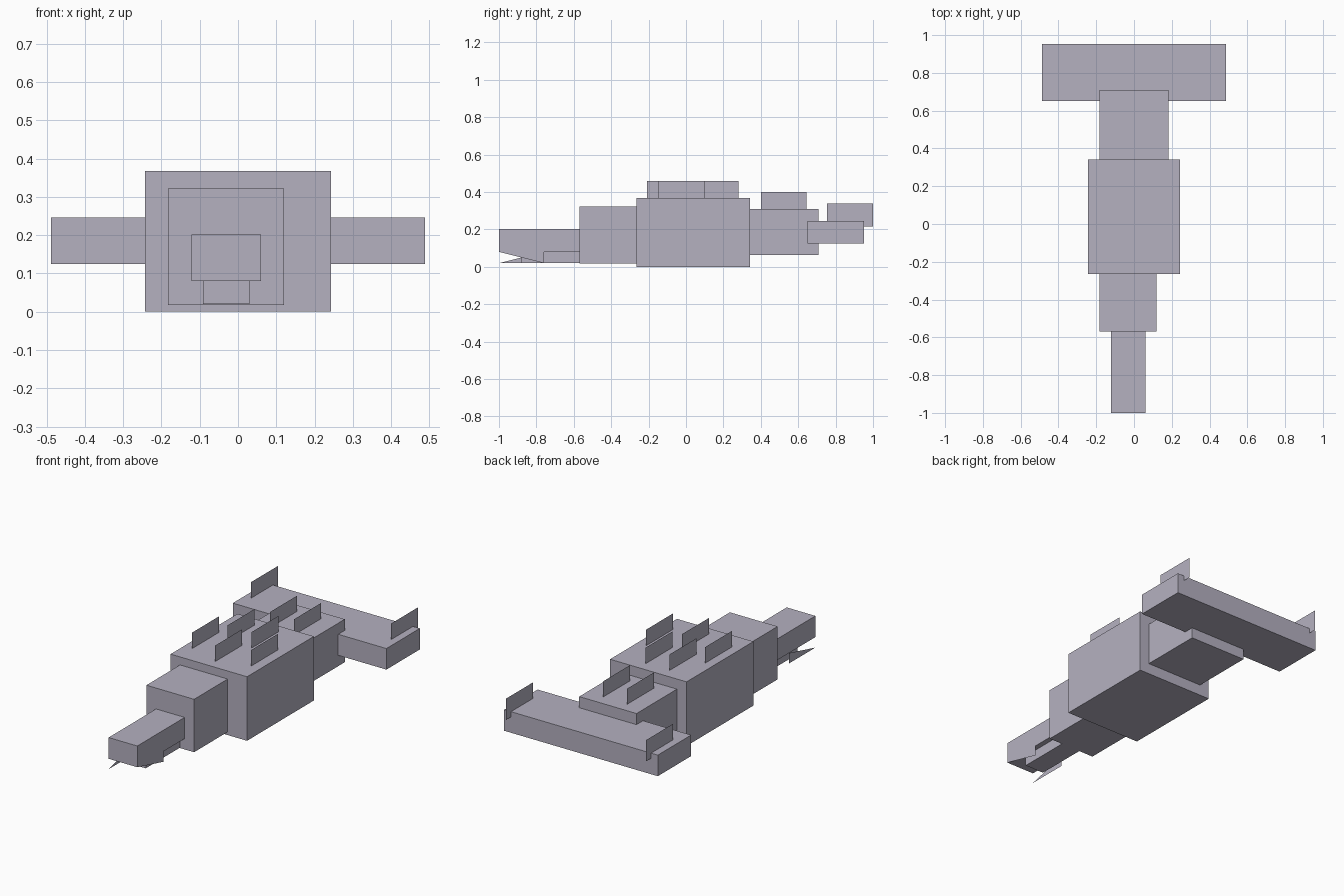
import bpy

if "Cube" in bpy.data.objects:
    bpy.data.objects.remove(bpy.data.objects["Cube"])

mat = bpy.data.materials.new("lavender_grey")
mat.diffuse_color = (0.46, 0.44, 0.53, 1)
mat.use_nodes = True
mat.node_tree.nodes["Principled BSDF"].inputs["Base Color"].default_value = mat.diffuse_color


def make(name, verts, faces):
    mesh = bpy.data.meshes.new(name)
    mesh.from_pydata(verts, [], faces)
    mesh.materials.append(mat)
    obj = bpy.data.objects.new(name, mesh)
    bpy.context.collection.objects.link(obj)
    return obj


def box(name, xs, ys, zs):
    """Axis-aligned block from three (low, high) ranges."""
    verts = [(x, y, z) for x in xs for y in ys for z in zs]
    faces = [(0, 1, 3, 2), (4, 6, 7, 5), (0, 4, 5, 1),
             (2, 3, 7, 6), (0, 2, 6, 4), (1, 5, 7, 3)]
    return make(name, verts, faces)


def sheet(name, x, outline):
    """Paper-thin upright plate at x, outlined in (y, z)."""
    return make(name, [(x, y, z) for y, z in outline],
                [tuple(range(len(outline)))])


def fin(name, x, y, z0, z1, length=0.245):
    return sheet(name, x, [(y, z0), (y + length, z0),
                           (y + length, z1), (y, z1)])


# Body blocks from nose to tail
box("snout", (-0.122, 0.06), (-1.0, -0.57), (0.08, 0.202))
box("lower_jaw", (-0.092, 0.03), (-0.88, -0.57), (0.02, 0.08))
box("neck", (-0.183, 0.12), (-0.57, -0.265), (0.018, 0.322))
box("body", (-0.243, 0.243), (-0.265, 0.342), (0.0, 0.368))
box("rear_body", (-0.182, 0.182), (0.342, 0.709), (0.063, 0.31))
box("tail_fluke", (-0.488, 0.488), (0.65, 0.953), (0.125, 0.246))

# Thin tooth plates on both sides of the snout
sheet("right_tooth", 0.06, [(-1.0, 0.08), (-0.76, 0.02), (-0.76, 0.08)])
sheet("left_tooth", -0.122, [(-1.0, 0.02), (-0.76, 0.02), (-0.76, 0.08)])

# Back fins on the main body
for i, (x, y) in enumerate([(-0.19, -0.147), (0.185, -0.147), (0.0, -0.208),
                            (-0.09, 0.035), (0.06, 0.035)]):
    fin(f"body_fin_{i + 1}", x, y, 0.368, 0.46)

# Fins on the rear body and on the fluke tips
for side, sign in (("left", -1), ("right", 1)):
    fin(f"rear_fin_{side}", 0.077 * sign, 0.40, 0.31, 0.40)
    fin(f"fluke_fin_{side}", 0.445 * sign, 0.755, 0.216, 0.338)
